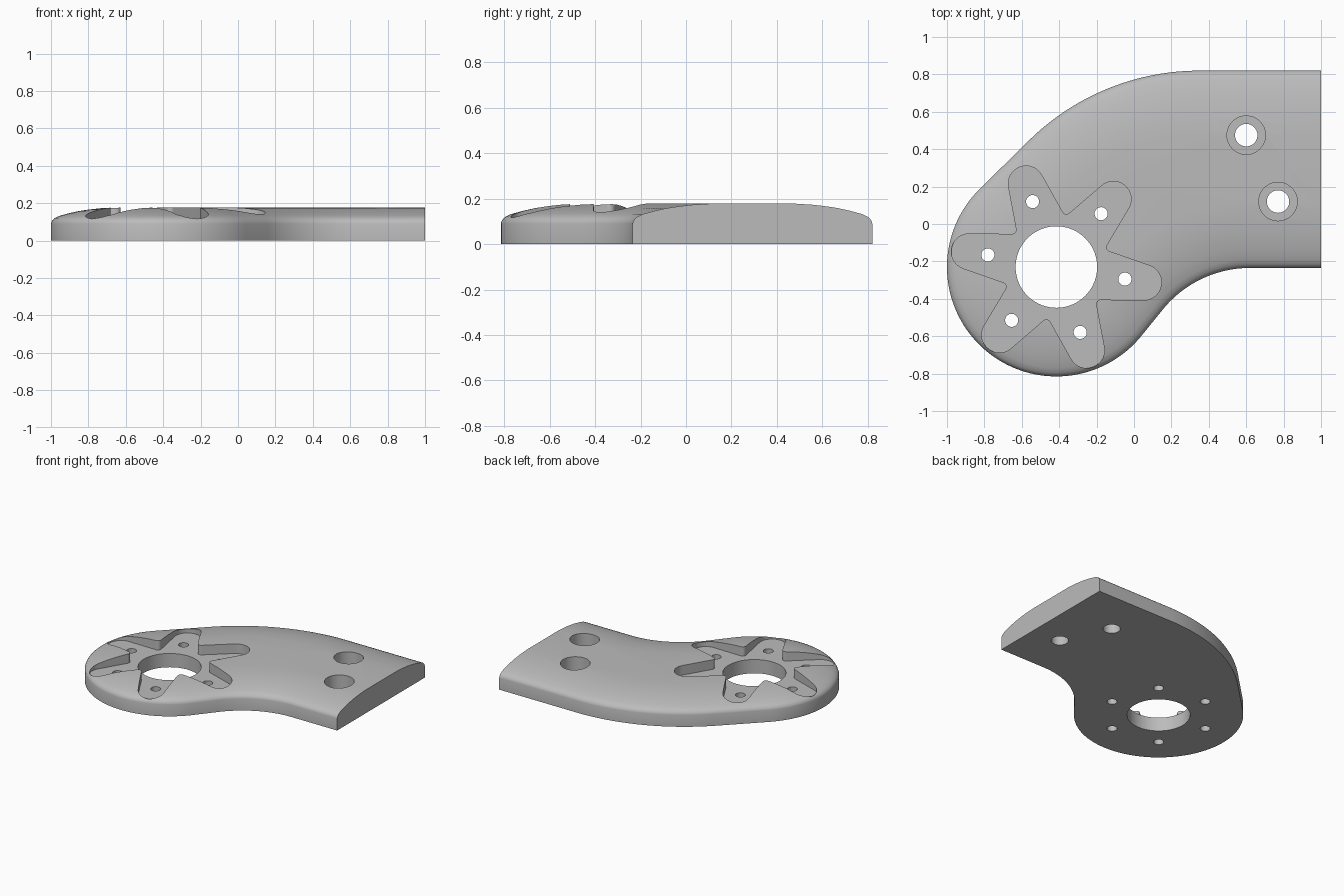
import bpy, bmesh
from math import cos, sin, radians, pi
from mathutils import Vector

if "Cube" in bpy.data.objects:
    bpy.data.objects.remove(bpy.data.objects["Cube"], do_unlink=True)

HUB = Vector((-0.415, -0.23))

grey = bpy.data.materials.new("plain grey")
grey.use_nodes = True
grey.diffuse_color = (0.5, 0.5, 0.5, 1)
grey.node_tree.nodes["Principled BSDF"].inputs["Base Color"].default_value = (0.5, 0.5, 0.5, 1)


def arc(center, radius, start, end, steps):
    """Points along an arc, angles in degrees."""
    pts = []
    for i in range(steps + 1):
        a = radians(start + (end - start) * i / steps)
        pts.append(Vector(center) + radius * Vector((cos(a), sin(a))))
    return pts


def make_object(name, bm):
    bmesh.ops.recalc_face_normals(bm, faces=bm.faces)
    mesh = bpy.data.meshes.new(name)
    bm.to_mesh(mesh)
    bm.free()
    mesh.materials.append(grey)
    obj = bpy.data.objects.new(name, mesh)
    bpy.context.collection.objects.link(obj)
    return obj


def prism(name, outline, bottom, top):
    bm = bmesh.new()
    low = [bm.verts.new((p.x, p.y, bottom)) for p in outline]
    high = [bm.verts.new((p.x, p.y, top)) for p in outline]
    bm.faces.new(low)
    bm.faces.new(high)
    for i in range(len(low)):
        j = (i + 1) % len(low)
        bm.faces.new((low[i], low[j], high[j], high[i]))
    return make_object(name, bm)


def cylinder(name, center, radius, bottom, top, sides=48):
    return prism(name, arc(center, radius, 0, 360, sides)[:-1], bottom, top)


def plate_edge(d):
    """Plate outline moved inward by d, open along the straight end."""
    return ([Vector((1, 0.82 - d))]
            + arc((0.35, -0.48), 1.3 - d, 90, 134.5, 24)
            + arc(HUB, 0.585 - d, 134.5, 320.7, 72)
            + arc((0.62, -0.835), 0.6 + d, 140.7, 90, 24)
            + [Vector((1, -0.235 + d))])


# Crowned plate: rings stepping inward and upward from the rim
profile = [(0, 0), (0, 0.09), (0.003, 0.1), (0.009, 0.11), (0.02, 0.12), (0.045, 0.132),
           (0.1, 0.147), (0.15, 0.158), (0.2, 0.166), (0.26, 0.173), (0.34, 0.178)]
bm = bmesh.new()
rings = [[bm.verts.new((p.x, p.y, z)) for p in plate_edge(d)] for d, z in profile]
for a, b in zip(rings, rings[1:]):
    for i in range(len(a) - 1):
        bm.faces.new((a[i], a[i + 1], b[i + 1], b[i]))
bm.faces.new(rings[0])
bm.faces.new(rings[-1])
bm.faces.new([r[0] for r in rings] + [r[-1] for r in reversed(rings)])
plate = make_object("curved_plate", bm)

# Six-armed pocket with rounded tips and rounded valleys
star = []
for k in range(6):
    turn = -10 + 60 * k
    tip = HUB + 0.474 * Vector((cos(radians(turn)), sin(radians(turn))))
    valley = HUB + 0.31 * Vector((cos(radians(turn + 30)), sin(radians(turn + 30))))
    star += arc(tip, 0.095, turn - 80.7, turn + 80.7, 16)
    star += arc(valley, 0.025, turn + 260.7, turn + 159.3, 8)
cutters = [prism("star_pocket", star, 0.105, 0.4)]

# Centre bore and ring of small holes
cutters.append(cylinder("center_bore", HUB, 0.218, -0.1, 0.5, 72))
for k in range(6):
    a = radians(-10 + 60 * k)
    spot = HUB + 0.372 * Vector((cos(a), sin(a)))
    cutters.append(cylinder("small_hole", spot, 0.035, -0.1, 0.5, 32))

# Counterbored mounting holes
for spot in ((0.6, 0.475), (0.77, 0.12)):
    cutters.append(cylinder("counterbore", spot, 0.103, 0.075, 0.5))
    cutters.append(cylinder("mounting_hole", spot, 0.06, -0.1, 0.45))

# Cut everything out of the plate
bpy.ops.object.select_all(action="DESELECT")
bpy.context.view_layer.objects.active = plate
plate.select_set(True)
for cutter in cutters:
    cutter.hide_render = True
    mod = plate.modifiers.new("cut", "BOOLEAN")
    mod.operation = "DIFFERENCE"
    mod.solver = "EXACT"
    mod.object = cutter
    bpy.ops.object.modifier_apply(modifier=mod.name)
for cutter in cutters:
    bpy.data.objects.remove(cutter, do_unlink=True)

bpy.ops.object.shade_smooth_by_angle(angle=radians(30))
